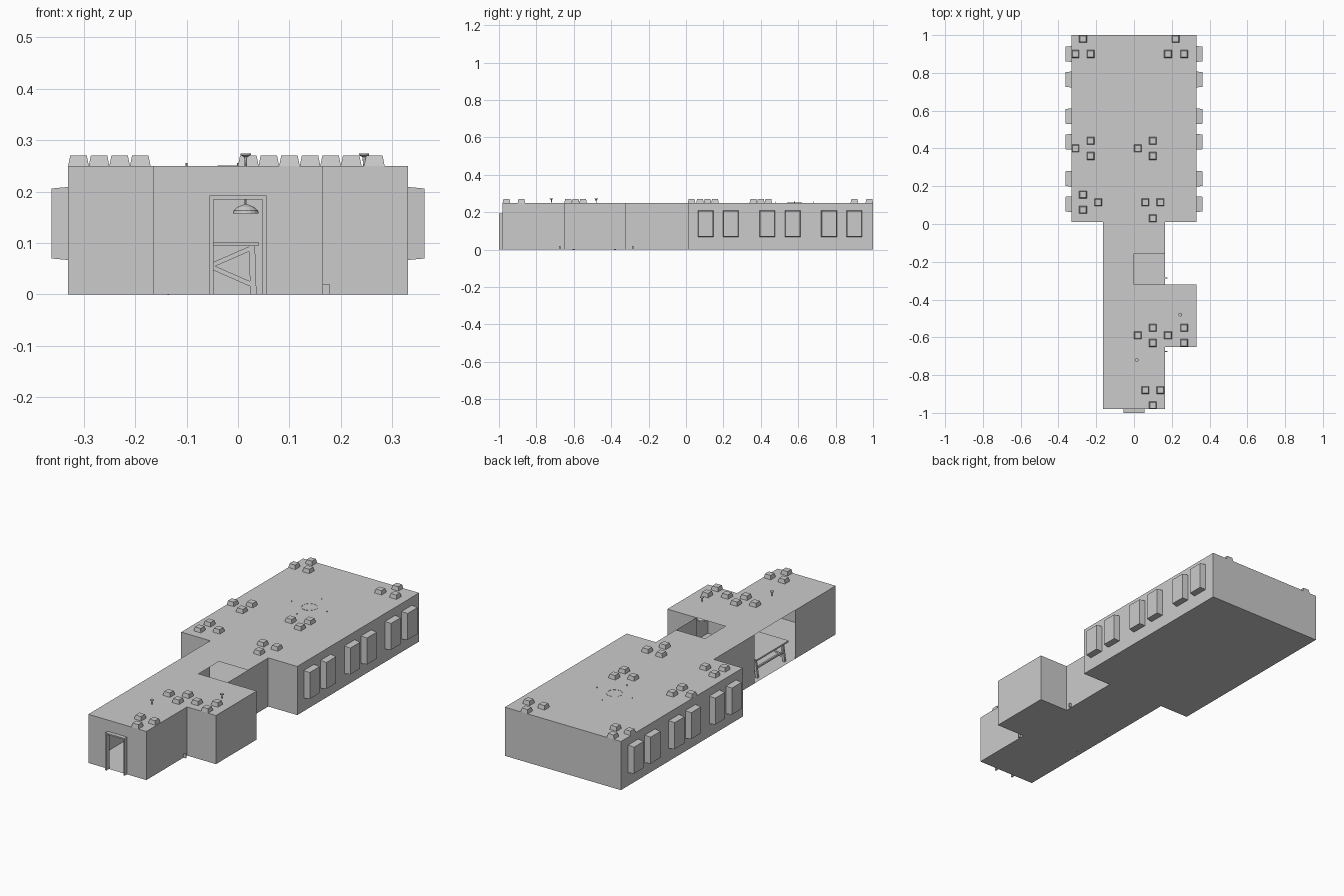
import bpy, bmesh, math
from mathutils import Vector

if "Cube" in bpy.data.objects:
    bpy.data.objects.remove(bpy.data.objects["Cube"])

C, H, Y0 = 0.165, 0.25, -0.98      # module size, wall height, front wall


def finish(name, bm):
    me = bpy.data.meshes.new(name)
    bm.to_mesh(me)
    bm.free()
    ob = bpy.data.objects.new(name, me)
    bpy.context.collection.objects.link(ob)
    return ob


def quad(bm, *pts):
    bm.faces.new([bm.verts.new(p) for p in pts])


def block(name, lo, hi, axis=2, inset=0.0):
    """Box from lo to hi, narrowed at the +axis end (or -axis if hi<lo there)."""
    bm = bmesh.new()
    bmesh.ops.create_cube(bm, size=1)
    lo, hi = Vector(lo), Vector(hi)
    for v in bm.verts:
        t = v.co + Vector((.5, .5, .5))
        p = Vector([lo[k] + (hi[k] - lo[k]) * t[k] for k in range(3)])
        if t[axis] > .5:
            for k in range(3):
                if k != axis:
                    p[k] += inset if t[k] < .5 else -inset
        v.co = p
    bmesh.ops.recalc_face_normals(bm, faces=bm.faces)
    return finish(name, bm)


def beam(name, a, b, w):
    """Square timber between two points."""
    a, b = Vector(a), Vector(b)
    bm = bmesh.new()
    bmesh.ops.create_cube(bm, size=1)
    q = (b - a).to_track_quat('Z', 'Y')
    for v in bm.verts:
        v.co = q @ Vector((v.co.x * w, v.co.y * w, v.co.z * (b - a).length)) + (a + b) / 2
    return finish(name, bm)


def lathe(name, profile, x, y, n=16):
    """Turned shape from (radius, z) points."""
    bm = bmesh.new()
    rings = [[bm.verts.new((x + r * math.cos(2 * math.pi * i / n),
                            y + r * math.sin(2 * math.pi * i / n), z)) for i in range(n)]
             for r, z in profile]
    for a, b in zip(rings, rings[1:]):
        for i in range(n):
            bm.faces.new((a[i], a[(i + 1) % n], b[(i + 1) % n], b[i]))
    bmesh.ops.remove_doubles(bm, verts=bm.verts, dist=1e-5)
    return finish(name, bm)


# Floor plan in modules: corridor, side room, hall
cells = {(i, j) for i in (-1, 0) for j in range(6)}
cells |= {(1, 2), (1, 3)}
cells |= {(i, j) for i in range(-2, 2) for j in range(6, 12)}
roof_hole = {(0, 4)}
open_walls = {(-1, 2), (-1, 3)}     # open left side of corridor

floor, roof, walls = bmesh.new(), bmesh.new(), bmesh.new()
for i, j in sorted(cells):
    x0, x1, y0, y1 = i * C, (i + 1) * C, Y0 + j * C, Y0 + (j + 1) * C
    quad(floor, (x0, y0, 0), (x1, y0, 0), (x1, y1, 0), (x0, y1, 0))
    if (i, j) not in roof_hole:
        quad(roof, (x0, y0, H), (x1, y0, H), (x1, y1, H), (x0, y1, H))
    sides = {(0, -1): ((x0, y0), (x1, y0)), (1, 0): ((x1, y0), (x1, y1)),
             (0, 1): ((x1, y1), (x0, y1)), (-1, 0): ((x0, y1), (x0, y0))}
    for (dx, dy), (a, b) in sides.items():
        if (i + dx, j + dy) in cells or (dx == -1 and (i, j) in open_walls):
            continue
        if j == 0 and dy == -1:
            continue
        quad(walls, (*a, 0), (*b, 0), (*b, H), (*a, H))

# Front wall around the doorway
for x0, x1, z0 in ((-C, -.05, 0), (-.05, .05, .185), (.05, C, 0)):
    quad(walls, (x0, Y0, z0), (x1, Y0, z0), (x1, Y0, H), (x0, Y0, H))

for name, bm in (("floor", floor), ("roof", roof), ("walls", walls)):
    bmesh.ops.remove_doubles(bm, verts=bm.verts, dist=1e-5)
    bmesh.ops.dissolve_limit(bm, angle_limit=.01, verts=bm.verts, edges=bm.edges)
    finish(name, bm)

# Door frame
block("door_jamb_left", (-.055, -1, 0), (-.048, -.975, .185))
block("door_jamb_right", (.048, -1, 0), (.055, -.975, .185))
block("door_lintel", (-.055, -1, .185), (.055, -.975, .192))

# Tapered blocks standing on the roof
spots = [(-.27, .98), (.22, .98), (-.31, .9), (-.23, .9), (.18, .9), (.265, .9),
         (-.23, .44), (.1, .44), (-.31, .4), (.02, .4), (-.23, .36), (.1, .36),
         (-.27, .155), (-.19, .115), (-.27, .075), (.06, .115), (.14, .115), (.1, .03),
         (.1, -.55), (.265, -.55), (.02, -.59), (.18, -.59), (.1, -.63), (.265, -.63),
         (.06, -.88), (.14, -.88), (.1, -.96)]
for x, y in spots:
    block("roof_block", (x - .02, y - .02, H), (x + .02, y + .02, .27), 2, .004)

# Alcoves bulging from both hall sides
for s in (-1, 1):
    for y in (.105, .24, .435, .57, .765, .9):
        block("wall_alcove", (s * .33, y - .042, .067), (s * .362, y + .042, .209), 0, .003)

# Hanging lamps with caps above the roof
for x, y in ((.015, -.72), (.245, -.48)):
    lathe("lamp_cap", [(0, .274), (.01, .274), (.01, .271), (.003, .267), (.002, .25)], x, y)
    lathe("lamp_rod", [(.002, .25), (.002, .175)], x, y, 8)
    lathe("lamp_shade", [(.004, .175), (.016, .17), (.024, .163), (.025, .157), (0, .157)], x, y)

# Ceiling ring lamp of the hall
lathe("ceiling_ring", [(.04, .251), (.036, .251), (.036, .244), (.04, .244), (.04, .251)], 0, .58, 20)
for dx, dy in ((-.1, 0), (.1, 0), (0, -.1), (0, .1)):
    lathe("ceiling_pin", [(0, .256), (.002, .256), (.002, .235)], dx, .58 + dy, 6)

# Trestle table inside the open side of the corridor
block("table_top", (-.15, -.62, .094), (.04, -.36, .102))
for y in (-.6, -.38):
    for x in (-.14, .03):
        beam("table_leg", (x, y, 0), (x * .9, y, .095), .012)
    beam("table_brace", (-.135, y, .02), (.025, y, .09), .009)
    beam("table_brace", (.025, y, .02), (-.135, y, .09), .009)
beam("table_rail", (-.135, -.6, .05), (-.135, -.38, .05), .009)

# Thin posts at the outer corners of the side room
for y in (-.675, -.285):
    block("corner_post", (.165, y - .003, 0), (.178, y + .003, .02))
